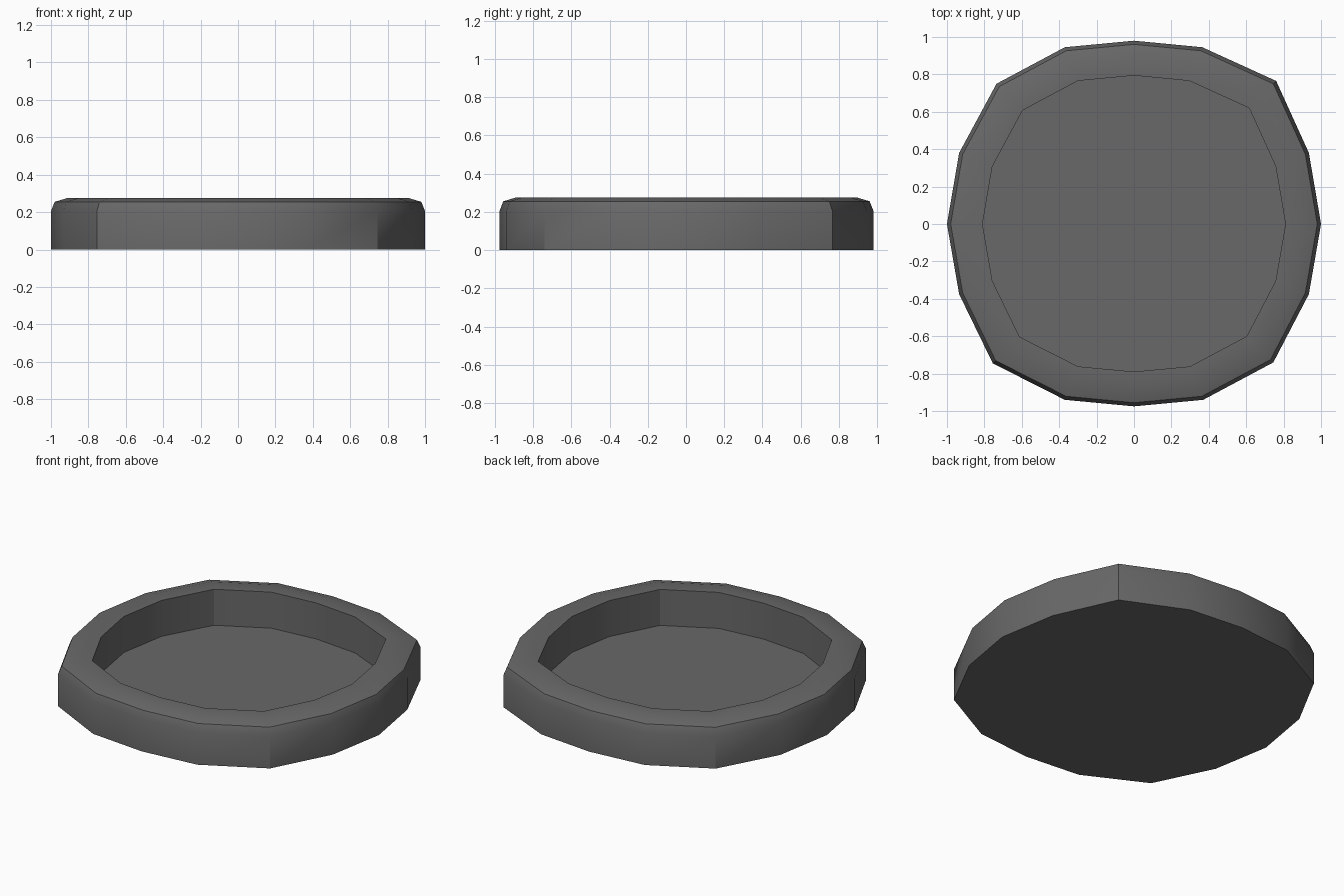
import bpy, bmesh, math

if "Cube" in bpy.data.objects:
    bpy.data.objects.remove(bpy.data.objects["Cube"])

# Slightly irregular 16-sided outline, counter-clockwise from +x
OUTLINE = [(1.0, 0), (.935, .38), (.76, .765), (.365, .945), (0, .98), (-.37, .945),
           (-.735, .75), (-.935, .38), (-1.0, 0), (-.935, -.375), (-.755, -.745),
           (-.37, -.94), (0, -.975), (.37, -.94), (.745, -.74), (.935, -.375)]

# Dish section from the base, over the rim, to the recessed floor: (scale, z)
SECTION = [(1.0, 0), (1.0, .205), (.98, .255), (.91, .276), (.81, .276), (.81, .045)]

grey = bpy.data.materials.new("dark grey")
grey.diffuse_color = (.14, .14, .14, 1)
grey.use_nodes = True
grey.node_tree.nodes["Principled BSDF"].inputs["Base Color"].default_value = grey.diffuse_color

# Dish: loft the outline through the section, then close base and floor
bm = bmesh.new()
rings = [[bm.verts.new((x * s, y * s, z)) for x, y in OUTLINE] for s, z in SECTION]
n = len(OUTLINE)
for low, high in zip(rings, rings[1:]):
    for i in range(n):
        j = (i + 1) % n
        bm.faces.new((low[i], low[j], high[j], high[i]))
bm.faces.new(rings[0][::-1])
bm.faces.new(rings[-1])
bm.normal_update()

mesh = bpy.data.meshes.new("dish")
bm.to_mesh(mesh)
bm.free()
mesh.materials.append(grey)
dish = bpy.data.objects.new("dish", mesh)
bpy.context.collection.objects.link(dish)

# Smooth rim with sharp corners
bpy.context.view_layer.objects.active = dish
dish.select_set(True)
bpy.ops.object.shade_smooth_by_angle(angle=math.radians(32))
